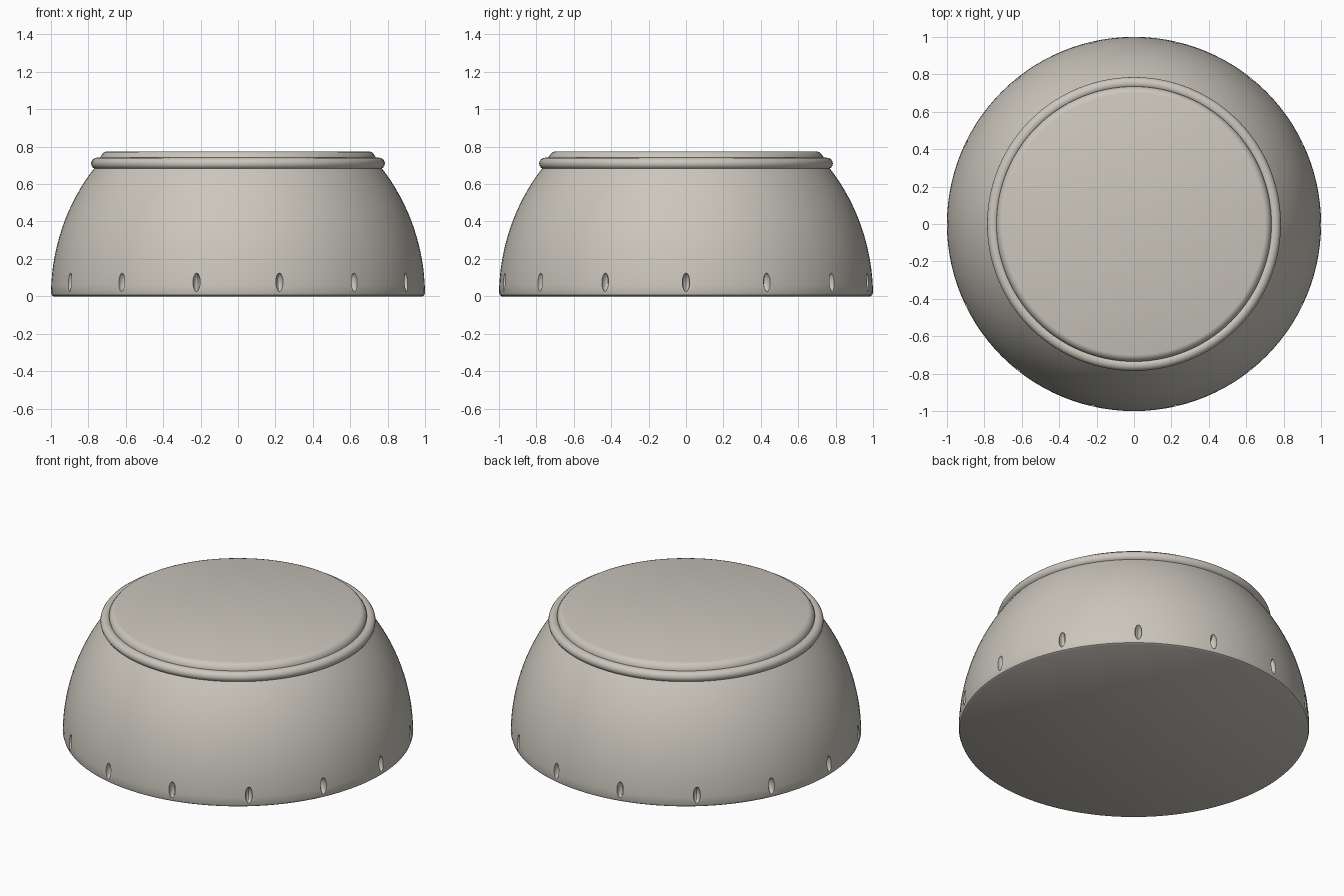
import bpy, bmesh, math
from mathutils import Matrix

if "Cube" in bpy.data.objects:
    bpy.data.objects.remove(bpy.data.objects["Cube"])

SEGMENTS = 112
NOTCHES = 14

stone = bpy.data.materials.new("warm_grey")
stone.diffuse_color = (0.60, 0.57, 0.51, 1)
stone.use_nodes = True
stone.node_tree.nodes["Principled BSDF"].inputs["Base Color"].default_value = stone.diffuse_color


def add_object(name, bm):
    """Turn a bmesh into a named object with the shared material."""
    bmesh.ops.recalc_face_normals(bm, faces=bm.faces)
    mesh = bpy.data.meshes.new(name)
    bm.to_mesh(mesh)
    bm.free()
    mesh.materials.append(stone)
    obj = bpy.data.objects.new(name, mesh)
    bpy.context.collection.objects.link(obj)
    return obj


def lathe(name, profile, closed=False):
    """Revolve (radius, z) points about z; open profiles get flat caps."""
    bm = bmesh.new()
    rings = []
    for r, z in profile:
        rings.append([bm.verts.new((r * math.cos(a), r * math.sin(a), z))
                      for a in (2 * math.pi * i / SEGMENTS for i in range(SEGMENTS))])
    pairs = list(zip(rings, rings[1:]))
    if closed:
        pairs.append((rings[-1], rings[0]))
    else:
        bm.faces.new(rings[0])
        bm.faces.new(rings[-1])
    for low, high in pairs:
        for i in range(SEGMENTS):
            j = (i + 1) % SEGMENTS
            bm.faces.new((low[i], low[j], high[j], high[i]))
    return add_object(name, bm)


def smooth(obj, angle):
    bpy.ops.object.select_all(action='DESELECT')
    obj.select_set(True)
    bpy.context.view_layer.objects.active = obj
    bpy.ops.object.shade_smooth_by_angle(angle=math.radians(angle))


# Domed body, curving in from the wide base to the neck
heights = [0.02 + 0.68 * i / 16 for i in range(17)]
body_profile = [(0.985, 0.0), (0.995, 0.006)]
body_profile += [(math.sqrt(1 - (z / 1.07) ** 2), z) for z in heights]
body = lathe("body", body_profile)

# Ring of small upright slots around the foot
bm = bmesh.new()
for n in range(NOTCHES):
    turn = Matrix.Rotation(2 * math.pi * n / NOTCHES, 4, 'Z')
    place = turn @ Matrix.Translation((0.995, 0, 0.075)) @ Matrix.Diagonal((0.035, 0.02, 0.05, 1))
    bmesh.ops.create_uvsphere(bm, u_segments=12, v_segments=8, radius=1, matrix=place)
cutter = add_object("slot_cutter", bm)
cutter.hide_render = True
cutter.hide_set(True)
cut = body.modifiers.new("slots", 'BOOLEAN')
cut.operation = 'DIFFERENCE'
cut.solver = 'EXACT'
cut.object = cutter
bpy.context.view_layer.objects.active = body
bpy.ops.object.modifier_apply(modifier=cut.name)
bpy.data.objects.remove(cutter)
smooth(body, 35)

# Rounded collar around the neck
collar_profile = [(0.753 + 0.032 * math.cos(a), 0.71 + 0.031 * math.sin(a))
                  for a in (2 * math.pi * i / 16 for i in range(16))]
smooth(lathe("collar", collar_profile, closed=True), 40)

# Flat lid with a softened edge
lid = lathe("lid", [(0.735, 0.69), (0.735, 0.745), (0.725, 0.76), (0.715, 0.77), (0.70, 0.775)])
smooth(lid, 40)
